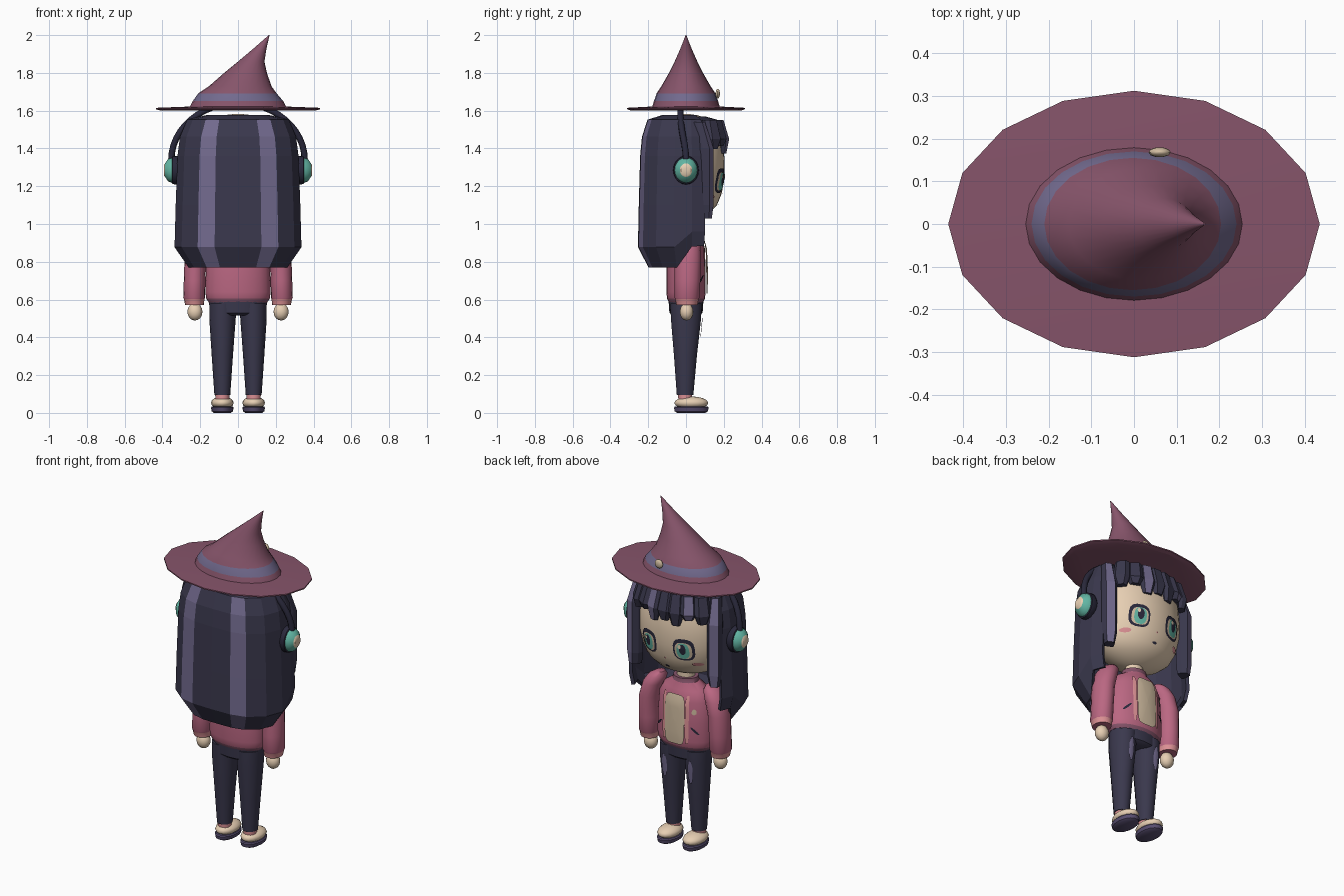
import bpy, math
from mathutils import Matrix, Vector

if "Cube" in bpy.data.objects:
    bpy.data.objects.remove(bpy.data.objects["Cube"])

def srgb(r, g, b):
    return tuple((c / 255 / 12.92) if c < 11 else ((c / 255 + .055) / 1.055) ** 2.4 for c in (r, g, b)) + (1,)

def mat(name, *rgb):
    m = bpy.data.materials.new(name)
    m.diffuse_color = srgb(*rgb)
    m.use_nodes = True
    m.node_tree.nodes["Principled BSDF"].inputs["Base Color"].default_value = m.diffuse_color
    return m

HAT = mat("plum", 134, 84, 106)
LAV = mat("lavender", 114, 106, 142)
HAIR = mat("navy", 58, 56, 77)
JACKET = mat("rose", 186, 103, 130)
SKIN = mat("skin", 232, 208, 180)
TEAL = mat("teal", 98, 182, 164)
PINK = mat("soft pink", 222, 146, 150)
CREAM = mat("cream", 208, 188, 160)
SOLE = mat("sole purple", 88, 78, 112)
DARK = mat("ink", 42, 41, 60)

def make(name, verts, faces, mats, ids=None, smooth=None):
    me = bpy.data.meshes.new(name)
    me.from_pydata(verts, [], faces)
    for m in mats:
        me.materials.append(m)
    if ids:
        me.polygons.foreach_set("material_index", ids)
    if smooth:
        me.shade_smooth()
        me.set_sharp_from_angle(angle=math.radians(smooth))
    ob = bpy.data.objects.new(name, me)
    bpy.context.collection.objects.link(ob)
    return ob

def stack(name, rings, mats, rule=None, smooth=None):
    """Skin a list of equal-sized closed rings, capped at both ends."""
    n = len(rings[0])
    verts = [v for r in rings for v in r]
    faces, ids = [tuple(range(n))[::-1]], [0]
    for k in range(len(rings) - 1):
        for i in range(n):
            j = (i + 1) % n
            faces.append((k * n + i, k * n + j, k * n + n + j, k * n + n + i))
            ids.append(rule(k, i) if rule else 0)
    faces.append(tuple(range(len(verts) - n, len(verts))))
    ids.append(rule(len(rings) - 2, 0) if rule else 0)
    return make(name, verts, faces, mats, ids, smooth)

def loft(name, prof, mats, n=20, rule=None, smooth=40):
    """prof rows: z, centre x, centre y, radius x, radius y"""
    rings = [[(cx + rx * math.cos(2 * math.pi * i / n), cy + ry * math.sin(2 * math.pi * i / n), z)
              for i in range(n)] for z, cx, cy, rx, ry in prof]
    return stack(name, rings, mats, rule, smooth)

def ball(name, c, r, m, n=16):
    rows = [(c[2] + r[2] * math.sin(a), c[0], c[1], r[0] * max(math.cos(a), .01), r[1] * max(math.cos(a), .01))
            for a in [math.pi * (k / 8 - .5) for k in range(9)]]
    return loft(name, rows, [m], n, smooth=60)

def radius(prof, z):
    """Interpolated x and y radii of a profile at height z"""
    for a, b in zip(prof, prof[1:]):
        if a[0] <= z <= b[0]:
            t = (z - a[0]) / (b[0] - a[0])
            return a[3] + t * (b[3] - a[3]), a[4] + t * (b[4] - a[4])
    return prof[-1][3:]

def patch(name, prof, m, cx, cz, rx, rz, off=.006, n=16, power=1, tilt=0):
    """Thin painted plate laid on the +y side of a lofted part"""
    verts, faces = [], []
    for k in range(5):
        for i in range(n):
            a = 2 * math.pi * (i + .5) / n
            c, s = math.cos(a), math.sin(a)
            u = rx * k / 4 * math.copysign(abs(c) ** power, c)
            v = rz * k / 4 * math.copysign(abs(s) ** power, s)
            x, z = cx + u * math.cos(tilt) - v * math.sin(tilt), cz + u * math.sin(tilt) + v * math.cos(tilt)
            R = radius(prof, z)
            verts.append((x, R[1] * math.sqrt(max(0, 1 - (x / R[0]) ** 2)) + off, z))
    for k in range(4):
        for i in range(n):
            j = (i + 1) % n
            f = (k * n + i, k * n + n + i, k * n + n + j, k * n + j)
            faces.append(f[::-1] if k else f[:0:-1])
    return make(name, verts, faces, [m], smooth=60)

# Hat: sixteen-sided brim and leaning cone with a band
loft("hat_brim", [(1.6, 0, 0, .41, .29), (1.608, 0, 0, .435, .312), (1.615, 0, 0, .435, .312), (1.622, 0, 0, .25, .18)],
     [HAT], 16, smooth=20)
loft("hat_crown", [(1.615, 0, 0, .257, .181), (1.65, 0, 0, .24, .17), (1.692, -.003, 0, .207, .155),
                   (1.73, .012, 0, .165, .13), (1.8, .04, 0, .113, .09), (1.86, .07, 0, .07, .06),
                   (1.93, .117, 0, .034, .029), (2, .165, 0, .002, .002)],
     [HAT, LAV], 24, lambda k, i: int(k == 1))
ball("hat_flower", (.06, .168, 1.69), (.026, .012, .026), CREAM, 10)

# Head
HEAD = [(z, 0, 0, .27 * r, .205 * r) for z, r in
        [(1.015, .1), (1.03, .36), (1.06, .62), (1.1, .8), (1.16, .92), (1.24, .99), (1.32, 1), (1.42, .97),
         (1.5, .84), (1.55, .6), (1.575, .32), (1.583, .05)]]
loft("head", HEAD, [SKIN], 32, smooth=70)
loft("neck", [(.95, 0, 0, .05, .045), (1.06, 0, 0, .05, .045)], [SKIN], 16)

# Face
for s in (-1, 1):
    x = s * .112
    for nm, m, dx, z, rx, rz, off, p in [
            ("outline", DARK, 0, 1.23, .058, .066, .004, .7), ("white", CREAM, 0, 1.225, .046, .05, .007, .7),
            ("iris", TEAL, 0, 1.225, .034, .048, .01, .8), ("pupil", DARK, 0, 1.235, .018, .032, .013, 1),
            ("glint", SKIN, .014, 1.252, .009, .012, .016, 1)]:
        patch("eye_" + nm, HEAD, m, x + dx, z, rx, rz, off, power=p)
    patch("blush", HEAD, PINK, s * .17, 1.14, .026, .012)
patch("nose", HEAD, PINK, 0, 1.16, .006, .005, n=8)
patch("mouth", HEAD, DARK, 0, 1.105, .014, .007, n=10)

# Back hair: open faceted shell, with a streak column on each side
half = [(0, -.24), (.12, -.237), (.205, -.215), (.285, -.15), (.32, -.06), (.315, .03), (.29, .095)]
sect = [(-x, y) for x, y in half[:0:-1]] + half
rows = [(1.568, .5), (1.545, .82), (1.46, .93), (1.36, .97), (1.1, 1), (.88, 1.02), (.775, .79)]
n = len(sect)
verts, faces, ids = [], [], []
for k, (z, s) in enumerate(rows):
    for x, y in sect:
        front = y > -.05
        zz = (.96, .885)[k - 5] if front and k > 4 else z
        ss = .97 if front and k == 6 else s
        verts.append((x * ss, y * ss, zz))
for k in range(len(rows) - 1):
    for i in range(n - 1):
        faces.append((k * n + i, k * n + n + i, k * n + n + i + 1, k * n + i + 1))
        ids.append(int(i in (4, 7) and k > 0))
back = make("back_hair", verts, faces, [HAIR, LAV], ids)
sol = back.modifiers.new("thickness", "SOLIDIFY")
sol.thickness, sol.offset = .02, 0
loft("hair_cap", [(1.44, 0, 0, .285, .205), (1.5, 0, 0, .275, .208), (1.545, 0, 0, .235, .19), (1.57, 0, 0, .12, .1)],
     [HAIR], 16, smooth=None)

def lock(name, pos, ang, w, t, rows, streak):
    """Tapered strand; rows are z, width scale, outward shift"""
    d, side = Vector((math.cos(ang), math.sin(ang), 0)), Vector((-math.sin(ang), math.cos(ang), 0))
    base = [(-w, -t), (w, -t), (w, 0), (.6 * w, t), (-.6 * w, t), (-w, 0)]
    rings = [[Vector((pos[0], pos[1], z)) + side * (-u * k) + d * (v * min(1, k + .2) + o) for u, v in base]
             for z, k, o in rows]
    stack(name, rings, [HAIR, LAV], lambda k, i: int(streak and i == 3))

# Fringe and side locks
for i in range(7):
    a = math.radians(90 + (i - 3) * 17)
    x = -.068 * (i - 3)
    y = .19 * math.sqrt(1 - (x / .3) ** 2)
    lock("fringe", (x, y), a, .046, .022,
         [(1.36 + .012 * abs(i - 3) + .03 * (i % 2), .55, .008), (1.45, 1, .015), (1.55, .85, -.015)], i in (2, 5))
for s in (-1, 1):
    lock("side_lock", (s * .262, .105), math.radians(90 - s * 25), .042, .03,
         [(1.03, .7, 0), (1.1, 1, .003), (1.4, 1, .003), (1.54, .7, -.04)], True)

# Headphones
cu = bpy.data.curves.new("headphone_band", "CURVE")
cu.dimensions, cu.bevel_depth, cu.bevel_resolution = "3D", .017, 2
sp = cu.splines.new("POLY")
sp.points.add(24)
for i, p in enumerate(sp.points):
    a = math.pi * i / 24
    p.co = (.353 * math.cos(a), -.03 + .03 * abs(math.cos(a)) ** 8, 1.34 + .3 * math.sin(a), 1)
cu.materials.append(DARK)
bpy.context.collection.objects.link(bpy.data.objects.new("headphone_band", cu))
for s in (-1, 1):
    cup = loft("ear_cup", [(.30, 0, 0, .06, .055), (.32, 0, 0, .076, .068), (.347, 0, 0, .074, .066),
                           (.35, 0, 0, .067, .06), (.37, 0, 0, .06, .054), (.386, 0, 0, .036, .033),
                           (.392, 0, 0, .028, .026)],
               [DARK, TEAL, SKIN], 20, lambda k, i: (0, 0, 0, 1, 1, 2)[k])
    cup.data.transform(Matrix.Translation((0, 0, 1.285)) @ Matrix.Rotation(s * math.pi / 2, 4, "Y"))

# Jacket with hem and collar
TORSO = [(.585, 0, 0, .155, .09), (.605, 0, 0, .168, .1), (.64, 0, 0, .173, .104), (.75, 0, 0, .17, .104),
         (.87, 0, 0, .16, .1), (.93, 0, 0, .13, .085), (.965, 0, 0, .075, .065), (.99, 0, 0, .07, .062)]
loft("jacket", TORSO, [JACKET, HAT], 24, lambda k, i: int(k == 0 or k == 6))
patch("shirt_front", TORSO, CREAM, 0, .765, .064, .145, .012, power=.35)
for s in (-1, 1):
    patch("lapel_trim", TORSO, PINK, s * .074, .77, .011, .14, .007, power=.5)
    patch("pocket_slit", TORSO, DARK, s * .115, .71, .03, .006, tilt=-s * .8)
patch("badge", TORSO, CREAM, -.11, .82, .013, .018, n=6)

for s in (-1, 1):
    # Arms and hands
    loft("sleeve", [(.572, s * .23, .005, .05, .056), (.602, s * .232, .005, .054, .062), (.61, s * .232, .005, .058, .066),
                    (.7, s * .23, .008, .057, .068), (.82, s * .225, .01, .058, .07), (.9, s * .203, .008, .058, .068),
                    (.945, s * .18, .005, .05, .056), (.97, s * .165, .005, .025, .03)],
         [JACKET, PINK], 16, lambda k, i: int(k == 0), 50)
    ball("hand", (s * .228, .003, .535), (.04, .036, .046), SKIN)
    # Trouser legs and shoes
    LEG = [(.095, s * .083, -.005, .042, .045), (.3, s * .083, -.003, .056, .062), (.5, s * .082, 0, .07, .082),
           (.58, s * .08, 0, .072, .085)]
    loft("trouser_leg", LEG, [HAIR], 14, smooth=50)
    shade = patch("trouser_shade", [(r[0], 0, 0, r[3], r[4]) for r in LEG], LAV, 0, .46, .018, .075, n=8)
    shade.location.x = s * .085
    loft("ankle", [(.06, s * .083, -.005, .036, .036), (.1, s * .083, -.005, .038, .038)], [PINK], 14)
    ball("shoe", (s * .083, .028, .053), (.06, .09, .034), SKIN)
    loft("shoe_sole", [(0, s * .083, .028, .045, .075), (.008, s * .083, .028, .056, .089),
                       (.028, s * .083, .028, .06, .093), (.034, s * .083, .028, .055, .088)], [SOLE], 18)

# Hips
loft("trouser_hips", [(.515, 0, 0, .1, .07), (.53, 0, 0, .148, .088), (.59, 0, 0, .154, .092)], [HAIR], 20)
